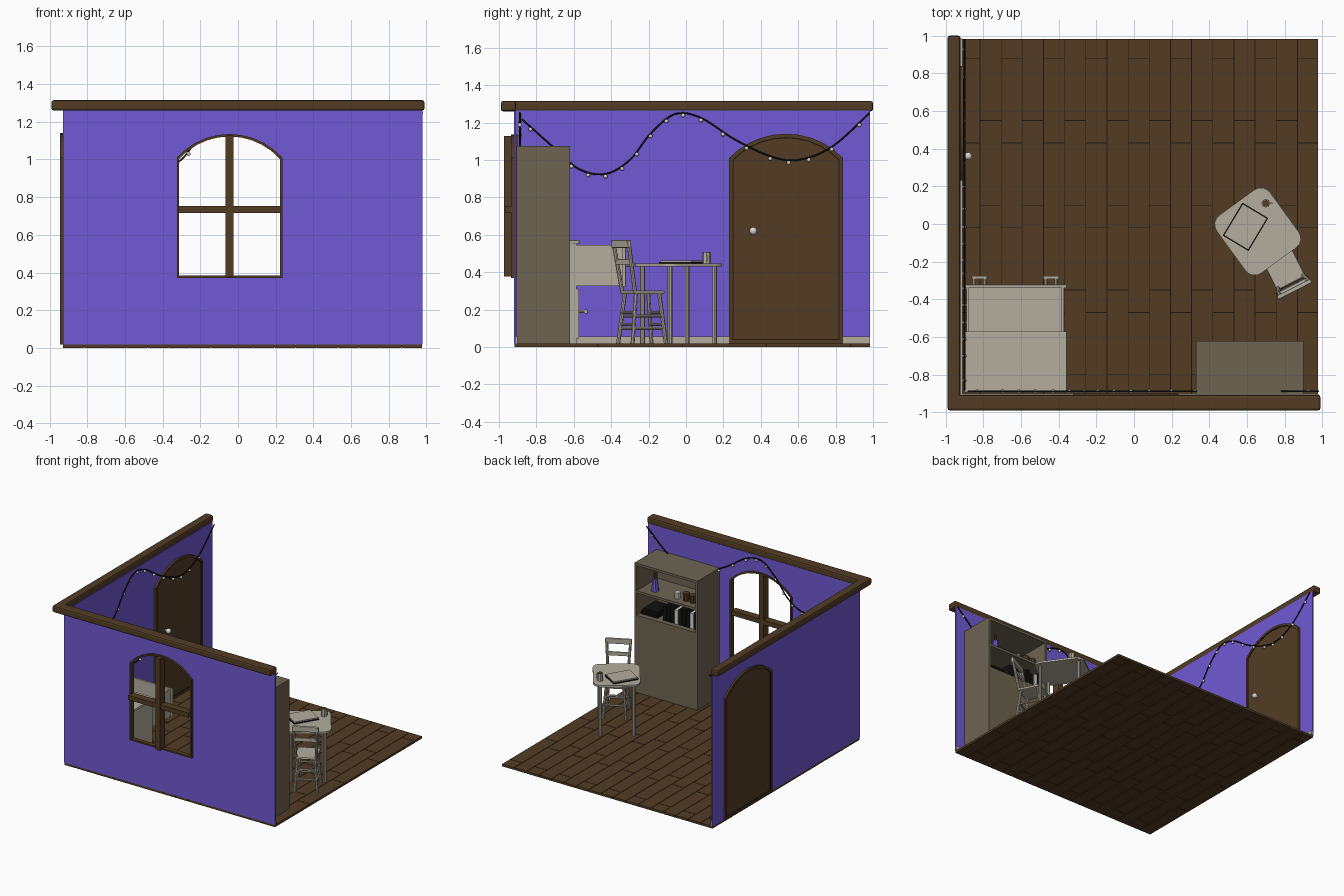
import bpy, bmesh, math
from mathutils import Vector, Matrix

default_cube = bpy.data.objects.get("Cube")
if default_cube:
    bpy.data.objects.remove(default_cube, do_unlink=True)


def material(name, red, green, blue):
    mat = bpy.data.materials.new(name)
    mat.use_nodes = True
    colour = (red, green, blue, 1)
    mat.diffuse_color = colour
    mat.node_tree.nodes["Principled BSDF"].inputs["Base Color"].default_value = colour
    return mat


purple = material("purple paint", .165, .1, .66)
brown = material("brown wood", .085, .046, .018)
gap_brown = material("dark gap", .013, .008, .004)
beige = material("pale painted wood", .46, .42, .345)
olive = material("grey wood", .155, .13, .086)
black = material("black", .006, .006, .006)
white = material("white", .7, .68, .64)


def add_object(name, bm, mat, matrix=None, bevel=0, smooth=False):
    mesh = bpy.data.meshes.new(name)
    bmesh.ops.recalc_face_normals(bm, faces=bm.faces)
    for face in bm.faces:
        face.smooth = smooth
    bm.to_mesh(mesh)
    bm.free()
    mesh.materials.append(mat)
    obj = bpy.data.objects.new(name, mesh)
    bpy.context.collection.objects.link(obj)
    if matrix:
        obj.matrix_world = matrix
    if bevel:
        modifier = obj.modifiers.new("bevel", "BEVEL")
        modifier.width, modifier.segments = bevel, 2
    return obj


def add_box(bm, low, high):
    low, high = Vector(low), Vector(high)
    place = Matrix.Translation((low + high) / 2) @ Matrix.Diagonal((*(high - low), 1))
    bmesh.ops.create_cube(bm, size=1, matrix=place)


def box(name, low, high, mat, matrix=None, bevel=0):
    bm = bmesh.new()
    add_box(bm, low, high)
    return add_object(name, bm, mat, matrix, bevel)


def rod(name, start, end, radius, mat, matrix=None, sides=8, top=None):
    start, end = Vector(start), Vector(end)
    axis = end - start
    place = Matrix.Translation((start + end) / 2) @ axis.to_track_quat('Z', 'Y').to_matrix().to_4x4()
    bm = bmesh.new()
    bmesh.ops.create_cone(bm, cap_ends=True, segments=sides, radius1=radius,
                          radius2=top or radius, depth=axis.length, matrix=place)
    return add_object(name, bm, mat, matrix)


def balls(name, centres, radius, mat):
    bm = bmesh.new()
    for centre in centres:
        bmesh.ops.create_uvsphere(bm, u_segments=10, v_segments=6, radius=radius,
                                  matrix=Matrix.Translation(centre))
    return add_object(name, bm, mat, smooth=True)


# Flat outlines, with holes, standing in the front or left wall
def plate(name, outlines, thickness, mat, matrix):
    curve = bpy.data.curves.new(name, 'CURVE')
    curve.dimensions, curve.fill_mode, curve.extrude = '2D', 'BOTH', thickness / 2
    for outline in outlines:
        spline = curve.splines.new('POLY')
        spline.points.add(len(outline) - 1)
        for point, (across, up) in zip(spline.points, outline):
            point.co = (across, up, 0, 1)
        spline.use_cyclic_u = True
    helper = bpy.data.objects.new(name + " outline", curve)
    bpy.context.collection.objects.link(helper)
    bpy.context.view_layer.update()
    mesh = bpy.data.meshes.new_from_object(helper.evaluated_get(bpy.context.evaluated_depsgraph_get()))
    bpy.data.objects.remove(helper)
    bm = bmesh.new()
    bm.from_mesh(mesh)
    bmesh.ops.remove_doubles(bm, verts=bm.verts, dist=.0001)
    return add_object(name, bm, mat, matrix)


def front_plane(y):
    return Matrix(((1, 0, 0, 0), (0, 0, -1, y), (0, 1, 0, 0), (0, 0, 0, 1)))


def left_plane(x):
    return Matrix(((0, 0, 1, x), (1, 0, 0, 0), (0, 1, 0, 0), (0, 0, 0, 1)))


def rectangle(left, right, bottom, top):
    return [(left, bottom), (right, bottom), (right, top), (left, top)]


def arch(middle, half, bottom, shoulder, rise, inset=0, steps=10):
    half, bottom, rise = half - inset, bottom + inset, rise - inset / 2
    shoulder -= inset / 2
    radius = (half ** 2 + rise ** 2) / (2 * rise)
    sweep = math.asin(half / radius)
    angles = [sweep - 2 * sweep * i / steps for i in range(steps + 1)]
    curve = [(middle + radius * math.sin(a), shoulder + rise - radius + radius * math.cos(a)) for a in angles]
    return [(middle - half, bottom), (middle + half, bottom)] + curve


# Plank floor, staggered joints over a dark core
LEFT, RIGHT, FRONT, BACK, FLOOR = -.93, .98, -.92, .985, .018
box("floor_core", (LEFT + .004, FRONT + .004, .003), (RIGHT - .004, BACK - .004, FLOOR - .004), gap_brown)
bm = bmesh.new()
plank = (RIGHT - LEFT) / 17
for column in range(17):
    first = -.92 if column % 2 == 0 else -.8
    joints = [FRONT] + [first + .45 * i for i in range(5) if FRONT + .02 < first + .45 * i < BACK] + [BACK]
    for near, far in zip(joints, joints[1:]):
        x = LEFT + plank * column
        add_box(bm, (x + .002, near + .002, 0), (x + plank - .002, far - .002, FLOOR))
add_object("floor_planks", bm, brown)

# Walls, skirting and top beams
WALL_TOP = 1.265
window = (-.045, .28, .37, 1.01, .125)
plate("front_wall", [rectangle(LEFT, RIGHT, FLOOR, WALL_TOP), arch(*window)], .01, purple, front_plane(-.915))
plate("left_wall", [rectangle(FRONT + .01, BACK, FLOOR, WALL_TOP)], .01, purple, left_plane(-.925))
box("front_beam", (-.99, -.99, 1.26), (.99, -.908, 1.315), brown, bevel=.012)
box("left_beam", (-.99, -.99, 1.26), (-.922, 1, 1.315), brown, bevel=.012)
box("front_skirting", (-.92, -.91, FLOOR), (RIGHT, -.902, .055), beige)
for near, far in ((-.91, .23), (.84, BACK)):
    box("left_skirting", (-.92, near, FLOOR), (-.91, far, .055), beige)

# Window frame and crossbars
plate("window_frame", [arch(*window), arch(*window, inset=.013)], .035, brown, front_plane(-.918))
box("window_upright", (-.066, -.972, .376), (-.024, -.908, 1.128), brown)
box("window_crossbar", (-.318, -.968, .715), (.228, -.908, .752), brown)

# Arched door with raised rim, shown on both sides of the wall
door = (.535, .305, FLOOR, 1.01, .13)
plate("door_panel", [arch(*door, inset=.02)], .03, brown, left_plane(-.925))
plate("door_groove", [arch(*door, inset=.014), arch(*door, inset=.024)], .032, gap_brown, left_plane(-.925))
plate("door_rim", [arch(*door), arch(*door, inset=.018)], .042, brown, left_plane(-.925))
rod("door_knob_stem", (-.925, .36, .62), (-.885, .36, .62), .009, white)
balls("door_knob", [(-.88, .36, .62)], .021, white)

# String lights, one sagging wire along each wall
WAVE = [(-.88, 1.22), (-.7, 1.06), (-.57, .95), (-.43, .925), (-.3, 1), (-.19, 1.14), (-.06, 1.245),
        (.08, 1.225), (.26, 1.11), (.45, 1.02), (.6, 1), (.78, 1.07), (.98, 1.25)]


def smooth_path(points, steps=6):
    points = [Vector(p) for p in points]
    padded = [points[0]] + points + [points[-1]]
    path = []
    for a, b, c, d in zip(padded, padded[1:], padded[2:], padded[3:]):
        for i in range(steps):
            t = i / steps
            path.append(b + (c - a) * t / 2 + (2 * a - 5 * b + 4 * c - d) * t * t / 2
                        + (3 * b - a - 3 * c + d) * t ** 3 / 2)
    return path + [points[-1]]


def string_lights(side, position):
    path = [position(p.x, p.y) for p in smooth_path(WAVE)]
    curve = bpy.data.curves.new(side + "_wire", 'CURVE')
    curve.dimensions, curve.bevel_depth, curve.bevel_resolution = '3D', .005, 1
    spline = curve.splines.new('POLY')
    spline.points.add(len(path) - 1)
    for point, place in zip(spline.points, path):
        point.co = (*place, 1)
    curve.materials.append(black)
    wire = bpy.data.objects.new(side + "_wire", curve)
    bpy.context.collection.objects.link(wire)
    balls(side + "_bulbs", [p - Vector((0, 0, .013)) for p in path[2::4]], .011, white)


string_lights("left", lambda along, up: Vector((-.9, along, up)))
string_lights("front", lambda along, up: Vector((along, -.888, up)))

# Bookcase with two open shelves above a closed base
x0, x1, y0, y1, top = .33, .9, -.905, -.62, 1.075
box("bookcase_base", (x0, y0, FLOOR), (x1, y1, .65), olive)
box("bookcase_back", (x0, y0, .65), (x1, y0 + .015, top), olive)
for left in (x0, x1 - .02):
    box("bookcase_side", (left, y0, .65), (left + .02, y1, top), olive)
for height in (.83, top - .02):
    box("bookcase_shelf", (x0 + .01, y0, height), (x1 - .01, y1, height + .02), olive)
for i in range(9):
    height = .79 - .012 * (i % 3)
    box("upright_book", (.36 + i * .035, -.8, .65), (.389 + i * .035, -.66, height), white if i % 4 == 1 else black)
for i in range(3):
    box("flat_book", (.72, -.82, .65 + i * .018), (.87 - i * .01, -.66, .666 + i * .018), black)
rod("purple_bottle", (.77, -.7, .85), (.77, -.7, .95), .03, purple, top=.02)
rod("bottle_neck", (.77, -.7, .95), (.77, -.7, 1), .011, brown)
rod("white_cup", (.56, -.69, .85), (.56, -.69, .9), .022, white)
for x in (.42, .48):
    rod("brown_pot", (x, -.69, .85), (x, -.69, .915), .022, brown, top=.028)


# Chest of drawers with the upper drawer pulled out
def drawer_handles(y, height):
    for x in (-.82, -.44):
        for side in (-.028, .028):
            rod("handle_post", (x + side, y, height), (x + side, y + .04, height), .009, beige)
        box("handle_grip", (x - .042, y + .032, height - .012), (x + .042, y + .05, height + .012), beige, bevel=.004)


box("chest_body", (-.895, -.89, FLOOR), (-.365, -.585, .56), beige)
box("chest_top", (-.9, -.895, .55), (-.357, -.57, .572), beige, bevel=.005)
box("lower_drawer_front", (-.89, -.59, .045), (-.37, -.572, .31), beige, bevel=.004)
box("drawer_floor", (-.89, -.59, .325), (-.372, -.33, .34), beige)
for left in (-.89, -.384):
    box("drawer_side", (left, -.59, .325), (left + .012, -.33, .545), beige)
box("upper_drawer_front", (-.905, -.34, .32), (-.357, -.322, .55), beige, bevel=.004)
drawer_handles(-.575, .19)
drawer_handles(-.325, .44)

# Table with round legs and rounded corners
table = Matrix.Translation((.657, -.04, 0)) @ Matrix.Rotation(math.radians(36), 4, 'Z')
corners = []
for quarter, (sx, sy) in enumerate(((1, 1), (-1, 1), (-1, -1), (1, -1))):
    for step in range(5):
        angle = math.radians(90 * quarter + 22.5 * step)
        corners.append((sx * .115 + .06 * math.cos(angle), sy * .13 + .06 * math.sin(angle)))
plate("table_top", [corners], .016, beige, table @ Matrix.Translation((0, 0, .438)))
for sx in (-1, 1):
    for sy in (-1, 1):
        rod("table_leg", (sx * .125, sy * .148, FLOOR), (sx * .125, sy * .148, .432), .013, beige, table)

# Sketchbook and mug on the table
book = Matrix.Translation((.592, -.015, .446)) @ Matrix.Rotation(math.radians(-31), 4, 'Z')
box("book_cover", (-.08, -.102, 0), (.08, .102, .008), black, book)
box("book_pages", (-.075, -.097, .008), (.075, .097, .017), beige, book)
rod("mug", (.7, .11, .446), (.7, .11, .505), .023, beige)
rod("mug_drink", (.7, .11, .5), (.7, .11, .507), .019, brown)
box("mug_handle", (.72, .106, .46), (.735, .114, .49), beige)

# Chair with splayed legs and a leaning back
chair = Matrix.Translation((.795, -.235, 0)) @ Matrix.Rotation(math.radians(27), 4, 'Z')
box("chair_seat", (-.085, -.09, .282), (.085, .095, .302), beige, chair, bevel=.008)
for sx in (-1, 1):
    for sy in (-1, 1):
        rod("chair_leg", (sx * .085, sy * .1, FLOOR), (sx * .065, sy * .07, .285), .011, beige, chair)
    rod("chair_post", (sx * .075, -.08, .29), (sx * .09, -.128, .57), .011, beige, chair)
    for height in (.1, .165):
        rod("side_rung", (sx * .077, -.088, height), (sx * .077, .088, height), .008, beige, chair)
        rod("cross_rung", (-.077, sx * .085, height + .02), (.077, sx * .085, height + .02), .008, beige, chair)
box("chair_top_rail", (-.1, -.136, .53), (.1, -.114, .572), beige, chair, bevel=.005)
box("chair_lower_rail", (-.085, -.116, .44), (.085, -.1, .47), beige, chair, bevel=.004)
